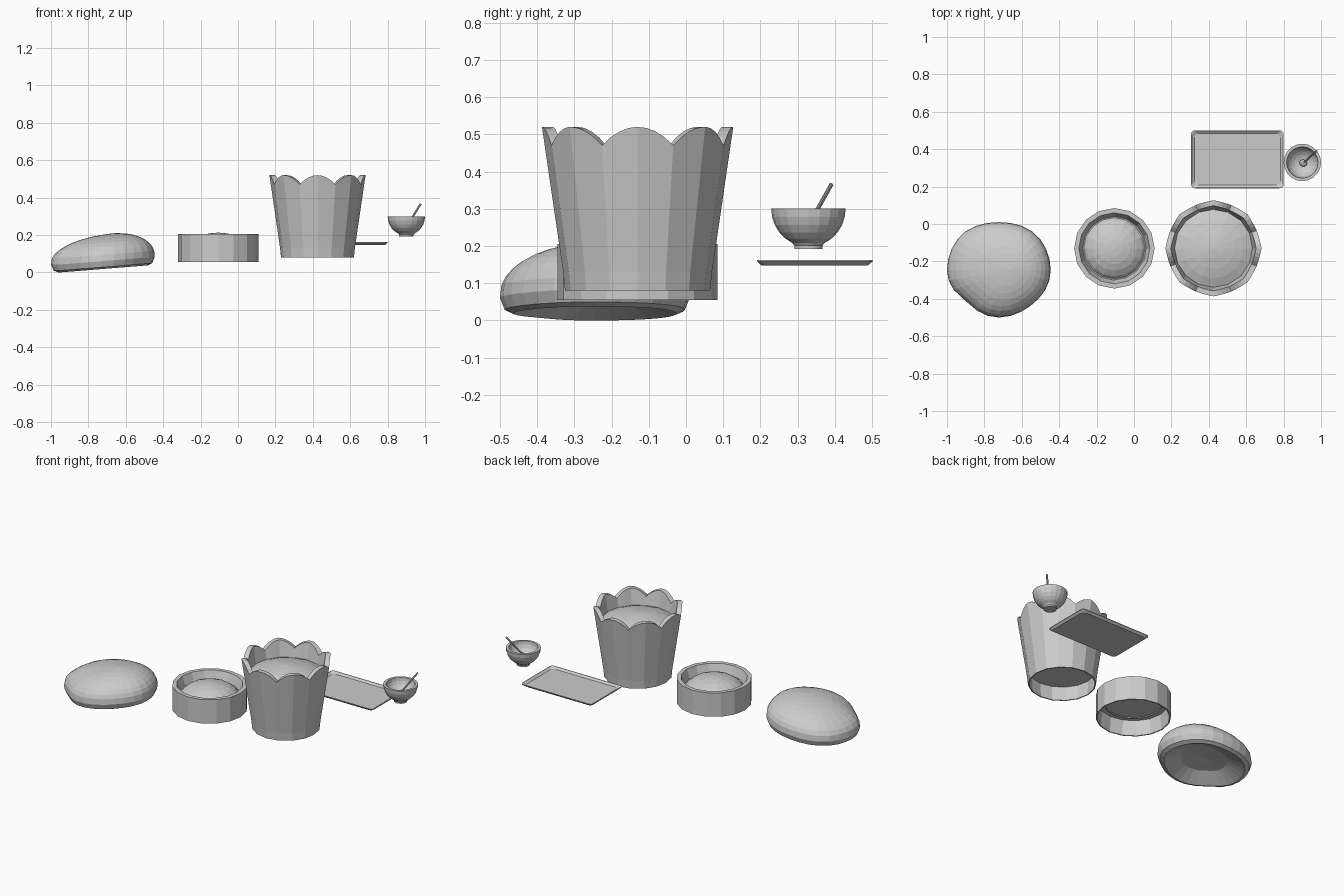
import bpy, bmesh
from math import sin, cos, pi, exp, sqrt
from mathutils import Vector

if "Cube" in bpy.data.objects:
    bpy.data.objects.remove(bpy.data.objects["Cube"])


def skin(name, rings, start=None, end=None, closed=False):
    """Bridge equal rings of points; optional end points close the fans."""
    bm = bmesh.new()
    vs = [[bm.verts.new(p) for p in r] for r in rings]
    n = len(vs[0])
    pairs = list(zip(vs, vs[1:])) + ([(vs[-1], vs[0])] if closed else [])
    for a, b in pairs:
        for i in range(n):
            j = (i + 1) % n
            bm.faces.new((a[i], a[j], b[j], b[i]))
    for tip, ring in ((start, vs[0]), (end, vs[-1])):
        if tip is not None:
            c = bm.verts.new(tip)
            for i in range(n):
                bm.faces.new((c, ring[i], ring[(i + 1) % n]))
    bmesh.ops.recalc_face_normals(bm, faces=bm.faces)
    me = bpy.data.meshes.new(name)
    bm.to_mesh(me)
    bm.free()
    ob = bpy.data.objects.new(name, me)
    bpy.context.collection.objects.link(ob)
    return ob


def ngon_dir(i, sides, sub):
    """Unit polygon outline with each straight side split into sub pieces."""
    k, f = divmod(i, sub)
    a, b = 2 * pi * k / sides, 2 * pi * (k + 1) / sides
    t = f / sub
    return Vector((cos(a) * (1 - t) + cos(b) * t, sin(a) * (1 - t) + sin(b) * t))


def lathe(name, cx, cy, profile, z0, z1, sides=16, sub=1, dip=None):
    """Turn (radius, z) points; z0/z1 are the closing centre heights."""
    rings = []
    for r, z in profile:
        ring = []
        for i in range(sides * sub):
            d = ngon_dir(i, sides, sub)
            rr, zz = (r, z) if dip is None else dip(r, z, i / (sides * sub))
            ring.append((cx + rr * d.x, cy + rr * d.y, zz))
        rings.append(ring)
    return skin(name, rings, (cx, cy, z0), (cx, cy, z1))


# Irregular rounded loaf, tilted, hollow underneath
def loaf_ring(r, h):
    pts = []
    for i in range(28):
        a = 2 * pi * i / 28
        d = 1 + 0.04 * sin(2 * a) ** 2 * sin(a) - 0.06 * exp(-((a - 1.25 * pi) / 0.35) ** 2)
        shift = 0.06 * (1 - r) if h > 0.05 else 0
        x = -0.7225 + shift + 0.2775 * r * d * cos(a)
        y = -0.245 + 0.255 * r * d * sin(a)
        pts.append((x, y, max(0, 0.08 * (x + 0.955)) + h))
    return pts


loaf_profile = [(0.25, 0.062), (0.5, 0.045), (0.7, 0.02), (0.86, 0.0), (0.95, 0.01), (1.0, 0.042)]
under = [loaf_ring(r, min(h, 0.0499)) for r, h in loaf_profile]
upper = [loaf_ring(cos(t), 0.05 + 0.135 * sin(t) ** 0.95)
         for t in [pi / 2 * k / 9 for k in range(1, 9)]]
skin("loaf", under + upper, (-0.7225, -0.245, 0.075), (-0.6625, -0.245, 0.2105))

# Low round tub with a domed filling and a recessed base
lathe("tub", -0.105, -0.13, [
    (0.2, 0.15), (0.208, 0.055), (0.215, 0.055), (0.215, 0.205), (0.19, 0.205),
    (0.168, 0.145), (0.15, 0.166), (0.12, 0.186), (0.085, 0.2), (0.045, 0.209)], 0.15, 0.213)


# Tall bucket with eight scalloped petals round the rim
def petal(r, z, turn):
    if z < 0.5:
        return r, z
    t = ((turn * 8 + 0.5) % 1) * 2 - 1
    drop = 0.05 * abs(t) ** 2
    return r - drop * 0.14, z - drop


lathe("bucket", 0.425, -0.13, [
    (0.193, 0.17), (0.188, 0.08), (0.195, 0.08), (0.2, 0.13), (0.257, 0.52),
    (0.228, 0.52), (0.208, 0.42), (0.16, 0.44), (0.11, 0.454), (0.055, 0.464)],
    0.17, 0.47, 16, 4, petal)


# Shallow serving tray with rounded corners
def tray_ring(inset, z, rad=0.02):
    hx, hy = 0.2475 - inset, 0.155 - inset
    pts = []
    for q, (sx, sy) in enumerate([(1, 1), (-1, 1), (-1, -1), (1, -1)]):
        for k in range(4):
            a = pi / 2 * (q + k / 3)
            pts.append((0.5525 + sx * (hx - rad) + rad * cos(a),
                        0.346 + sy * (hy - rad) + rad * sin(a), z))
    return pts


skin("tray", [tray_ring(0.013, 0.147), tray_ring(0.0, 0.158), tray_ring(0.0, 0.162),
              tray_ring(0.004, 0.162), tray_ring(0.018, 0.152)],
     (0.5525, 0.346, 0.147), (0.5525, 0.346, 0.152))

# Footed bowl
bowl = [(0.034, 0.192), (0.038, 0.192), (0.038, 0.201)]
bowl += [(0.1 * cos(t), 0.3 - 0.102 * sin(t)) for t in [pi / 2 * k / 7 for k in range(5, -1, -1)]]
bowl += [(0.084 * cos(t), 0.3 - 0.075 * sin(t)) for t in [pi / 2 * k / 6 for k in range(0, 6)]]
lathe("bowl", 0.9, 0.329, bowl, 0.194, 0.225, 20)

# Spoon: slanted handle with an oval head
low, high = Vector((0.905, 0.326, 0.25)), Vector((0.976, 0.391, 0.366))
axis = high - low
bpy.ops.mesh.primitive_cylinder_add(vertices=8, radius=0.0055, depth=axis.length,
                                    location=(low + high) / 2)
handle = bpy.context.object
handle.name = "spoon_handle"
handle.rotation_euler = axis.to_track_quat('Z', 'Y').to_euler()
bpy.ops.mesh.primitive_uv_sphere_add(segments=12, ring_count=8, radius=0.022, location=low)
head = bpy.context.object
head.name = "spoon_head"
head.scale = (1, 0.9, 0.5)
head.rotation_euler = (0.3, -0.4, 0)
